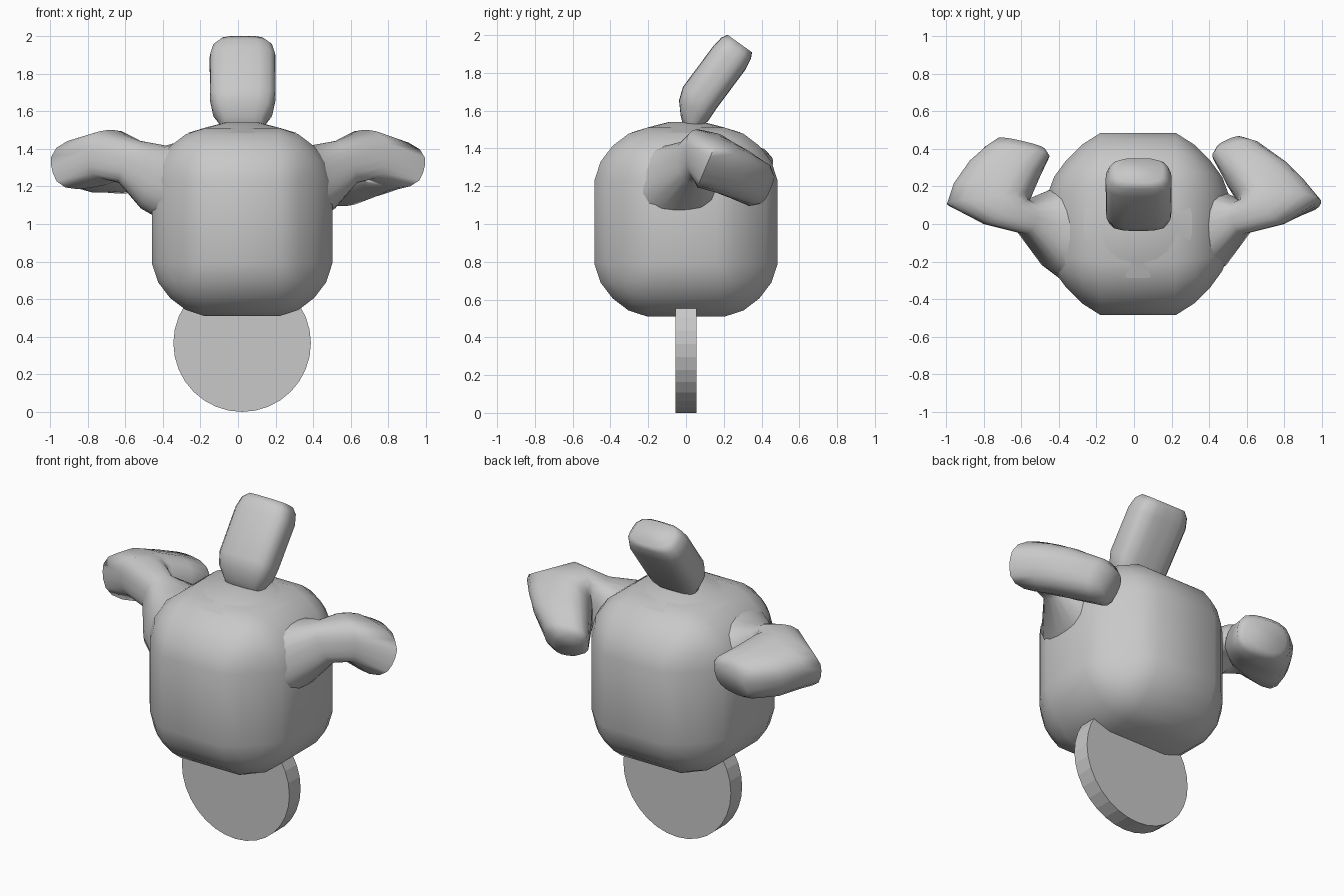
import bpy, bmesh, math
from mathutils import Vector

cube = bpy.data.objects.get("Cube")
if cube:
    bpy.data.objects.remove(cube, do_unlink=True)

GREY = (0.58, 0.58, 0.58, 1)
clay = bpy.data.materials.new("mid_grey")
clay.use_nodes = True
clay.diffuse_color = GREY
clay.node_tree.nodes["Principled BSDF"].inputs["Base Color"].default_value = GREY


def finish(name, bm, angle=75):
    """Turn a bmesh into a shaded object."""
    bmesh.ops.recalc_face_normals(bm, faces=bm.faces)
    mesh = bpy.data.meshes.new(name)
    bm.to_mesh(mesh)
    bm.free()
    mesh.materials.append(clay)
    obj = bpy.data.objects.new(name, mesh)
    bpy.context.collection.objects.link(obj)
    bpy.ops.object.select_all(action='DESELECT')
    obj.select_set(True)
    bpy.context.view_layer.objects.active = obj
    if angle:
        bpy.ops.object.shade_smooth_by_angle(angle=math.radians(angle))


def loft(name, sections, power, sides=20):
    """Join rounded-square rings, each a centre and two half-axis vectors."""
    bm = bmesh.new()
    rings = []
    for centre, u, v in sections:
        ring = []
        for i in range(sides):
            a = math.tau * (i + 0.5) / sides
            c, s = math.cos(a), math.sin(a)
            r = (abs(c) ** power + abs(s) ** power) ** (-1 / power)
            ring.append(bm.verts.new(centre + u * (r * c) + v * (r * s)))
        rings.append(ring)
    for low, high in zip(rings, rings[1:]):
        for i in range(sides):
            j = (i + 1) % sides
            bm.faces.new((low[i], low[j], high[j], high[i]))
    bm.faces.new(rings[0])
    bm.faces.new(rings[-1])
    finish(name, bm)


# Torso: a box with broad rounded edges, narrowing in depth toward its sides
MID = 0.022
bm = bmesh.new()
bmesh.ops.create_cube(bm, size=1)
for vert in bm.verts:
    x, y, z = vert.co
    vert.co = (MID + x * 0.96, y * 0.97, 1.01 + z)
bmesh.ops.bevel(bm, geom=bm.edges[:], offset=0.28, segments=4, profile=0.43,
                affect='EDGES', clamp_overlap=True)
for vert in bm.verts:
    vert.co.y *= 1 - 0.75 * max(0, abs(vert.co.x - MID) - 0.21)
finish("torso", bm)

# Low dome on the shoulders under the neck
loft("shoulder_dome", [(Vector((MID, 0, z)), Vector((w, 0, 0)), Vector((0, w, 0)))
                       for z, w in [(1.485, 0.29), (1.515, 0.19), (1.54, 0.09)]], 2.2)

# Head: leaning block on a pinched neck
lean = Vector((0, -0.81, 0.58))
head = [  # y, z, half width, half depth
    (0.03, 1.47, 0.10, 0.05),
    (0.02, 1.54, 0.12, 0.06),
    (0.04, 1.60, 0.16, 0.095),
    (0.07, 1.665, 0.174, 0.106),
    (0.23, 1.88, 0.176, 0.106),
    (0.265, 1.93, 0.16, 0.097),
    (0.285, 1.955, 0.13, 0.08)]
loft("head", [(Vector((0.025, y, z)), Vector((w, 0, 0)), lean * d)
              for y, z, w, d in head], 3.5)


def arm(side, name, forearm):
    """Flared upper arm bending at a sharp elbow into a thick forearm."""
    upper = [  # inner edge point, outer edge point, half height
        ((0.30, 0.25, 1.22), (0.30, -0.36, 1.22), 0.24),
        ((0.44, 0.18, 1.25), (0.46, -0.23, 1.25), 0.18),
        ((0.55, 0.125, 1.33), (0.60, -0.05, 1.33), 0.125),
        ((0.56, 0.13, 1.37), (0.80, 0.00, 1.37), 0.13),
        ((0.56, 0.14, 1.38), (0.99, 0.10, 1.29), 0.14)]
    flip = Vector((side, 1, 1))
    edges = [(Vector(a) * flip, Vector(b) * flip, h) for a, b, h in upper + forearm]
    centres = [(a + b) / 2 for a, b, h in edges]
    sections = []
    for i, (inner, outer, height) in enumerate(edges):
        along = centres[min(i + 1, len(edges) - 1)] - centres[max(i - 1, 0)]
        half = (outer - inner) / 2
        up = half.cross(along).normalized() * side
        sections.append((centres[i], half, up * height))
    loft(name, sections, 2.8)


arm(1, "left_arm", [
    ((0.55, 0.15, 1.35), (0.90, 0.21, 1.27), 0.14),
    ((0.49, 0.23, 1.29), (0.82, 0.30, 1.25), 0.135),
    ((0.42, 0.35, 1.20), (0.67, 0.42, 1.21), 0.12),
    ((0.44, 0.38, 1.18), (0.59, 0.45, 1.19), 0.09)])
arm(-1, "right_arm", [
    ((0.55, 0.15, 1.37), (0.96, 0.20, 1.30), 0.14),
    ((0.50, 0.26, 1.32), (0.88, 0.32, 1.28), 0.135),
    ((0.45, 0.36, 1.28), (0.79, 0.41, 1.28), 0.12),
    ((0.47, 0.39, 1.27), (0.73, 0.45, 1.27), 0.09)])

# Wheel: upright flat disc under the torso
bm = bmesh.new()
bmesh.ops.create_cone(bm, cap_ends=True, segments=32, radius1=0.366, radius2=0.366, depth=0.11)
for vert in bm.verts:
    x, y, z = vert.co
    vert.co = (MID + x, z, 0.366 + y)
finish("wheel", bm, 0)
